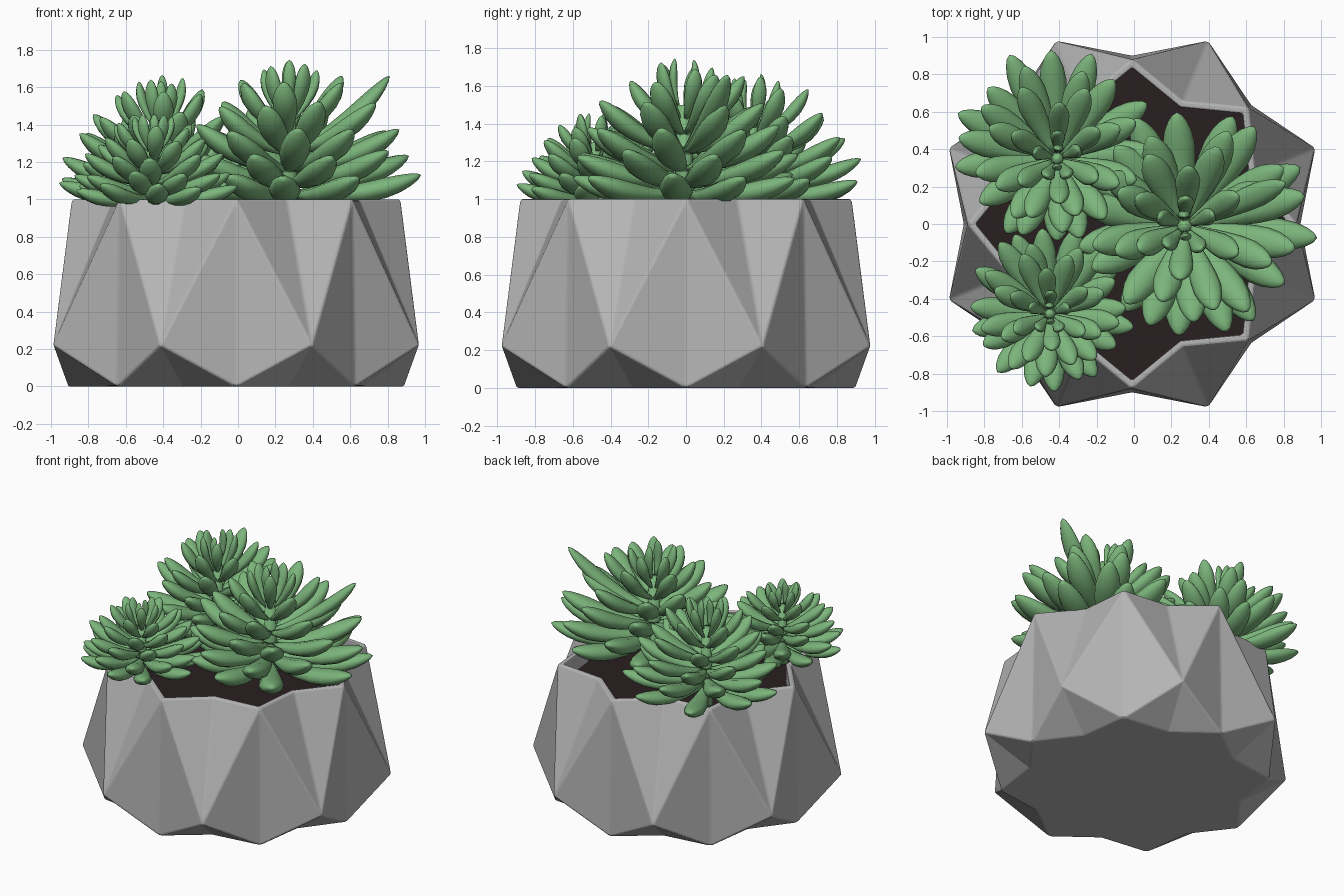
import bpy, bmesh, math, random
from mathutils import Vector

if "Cube" in bpy.data.objects:
    bpy.data.objects.remove(bpy.data.objects["Cube"])

random.seed(4)
CX = -0.01          # pot axis


def material(name, rgb):
    m = bpy.data.materials.new(name)
    m.diffuse_color = (*rgb, 1)
    m.use_nodes = True
    m.node_tree.nodes["Principled BSDF"].inputs["Base Color"].default_value = m.diffuse_color
    return m


GREY = material("concrete grey", (0.46, 0.46, 0.46))
SOIL = material("dark soil", (0.022, 0.013, 0.014))
GREEN = material("leaf green", (0.20, 0.46, 0.20))


def finish(bm, name, mat, smooth=False):
    bmesh.ops.recalc_face_normals(bm, faces=bm.faces)
    me = bpy.data.meshes.new(name)
    bm.to_mesh(me)
    bm.free()
    me.materials.append(mat)
    for p in me.polygons:
        p.use_smooth = smooth
    ob = bpy.data.objects.new(name, me)
    bpy.context.collection.objects.link(ob)
    return ob


def star(bm, tip, notch, z):
    """16 points alternating between tip and notch radius."""
    pts = []
    for i in range(16):
        r, a = (notch if i % 2 else tip), math.radians(22.5 * i)
        pts.append(bm.verts.new((CX + r * math.cos(a), r * math.sin(a), z)))
    return pts


# Faceted pot: star base, eight waist points, star rim, hollow inside
bm = bmesh.new()
base = star(bm, 0.90, 0.74, 0.0)
rim = star(bm, 0.88, 0.71, 1.0)
lip = star(bm, 0.835, 0.675, 1.0)
inner = star(bm, 0.835, 0.675, 0.84)
for k in range(0, 16, 2):
    n, h = (k + 2) % 16, k + 1
    a = math.radians(22.5 * h)
    w = bm.verts.new((CX + 1.06 * math.cos(a), 1.06 * math.sin(a), 0.22))
    for f in ((base[k], base[h], w), (base[h], base[n], w),
              (base[k], w, rim[k]), (w, base[n], rim[n]),
              (w, rim[h], rim[k]), (w, rim[n], rim[h])):
        bm.faces.new(f)
for lo, hi in ((rim, lip), (lip, inner)):
    for i in range(16):
        j = (i + 1) % 16
        bm.faces.new((lo[i], lo[j], hi[j], hi[i]))
bm.faces.new(base)
bm.faces.new(inner)
pot = finish(bm, "pot", GREY)
bev = pot.modifiers.new("soft edges", 'BEVEL')
bev.width, bev.segments, bev.limit_method = 0.01, 2, 'ANGLE'
bev.angle_limit = math.radians(20)

# Soil slab
bm = bmesh.new()
bm.faces.new(star(bm, 0.835, 0.675, 0.88))
soil = finish(bm, "soil", SOIL)

# Leaf width along its length: (position, fraction of full width)
PROFILE = ((0, .3), (.15, .5), (.35, .78), (.55, .97), (.7, 1),
           (.82, .85), (.91, .6), (.97, .32))


def leaf(bm, root, tip, width):
    """Plump pointed leaf, bowed so that its tip curls upward."""
    d = tip - root
    side = d.cross(Vector((0, 0, 1))).normalized()
    up = side.cross(d).normalized()
    sag = 0.07 * d.length
    rings = []
    for t, f in PROFILE:
        c = root + d * t - up * sag * 4 * t * (1 - t)
        ring = []
        for i in range(10):
            a = 2 * math.pi * i / 10
            ring.append(bm.verts.new(c + side * (math.cos(a) * f * width / 2)
                                     + up * (math.sin(a) * f * width * 0.33)))
        rings.append(ring)
    for r0, r1 in zip(rings, rings[1:]):
        for i in range(10):
            j = (i + 1) % 10
            bm.faces.new((r0[i], r0[j], r1[j], r1[i]))
    end = bm.verts.new(tip)
    for i in range(10):
        bm.faces.new((rings[-1][i], rings[-1][(i + 1) % 10], end))
    bm.faces.new(rings[0])


# Rosette layers: leaf count, root height, tip radius, tip height, width
LAYERS = ((9, .08, .63, .17, .155), (9, .14, .60, .29, .155),
          (9, .21, .54, .43, .15), (8, .30, .45, .56, .14),
          (6, .40, .31, .69, .12), (5, .48, .15, .76, .085),
          (2, .55, .05, .78, .06))


def rosette(name, x, y, z, sr, sz, lean, extra=()):
    bm = bmesh.new()
    for k, (n, zr, r, zt, w) in enumerate(LAYERS):
        for i in range(n):
            # every other layer is turned by half a step, one leaf facing front
            a = 2 * math.pi * (i + 0.5 * (k % 2)) / n - math.pi / 2
            a += random.uniform(-.1, .1)
            dx, dy = math.cos(a), math.sin(a)
            rr = sr * r * (1 + lean[0] * dx + lean[1] * dy) * random.uniform(.95, 1.05)
            tip = Vector((x + dx * rr, y + dy * rr,
                          z + sz * zt + random.uniform(-.02, .02)))
            root = Vector((x + dx * .03, y + dy * .03, z + sz * zr))
            leaf(bm, root, tip, w * (sr + .1))
    for tip in extra:
        leaf(bm, Vector((x, y, z + sz * .3)), Vector(tip), .13)
    # short stem down into the soil
    geo = bmesh.ops.create_cone(bm, cap_ends=True, segments=10, radius1=.06 * sr,
                                radius2=.035 * sr, depth=.66 * sz)
    bmesh.ops.translate(bm, verts=geo["verts"], vec=(x, y, z + .22 * sz))
    return finish(bm, name, GREEN, smooth=True)


rosette("large_succulent", 0.27, -0.01, 0.95, 1.0, 1.0, (.1, .02),
        extra=((0.81, 0.22, 1.66),))
rosette("medium_succulent", -0.41, 0.35, 0.95, 0.83, 0.9, (-.02, .12))
rosette("small_succulent", -0.45, -0.48, 0.95, 0.70, 0.64, (.0, .08))
